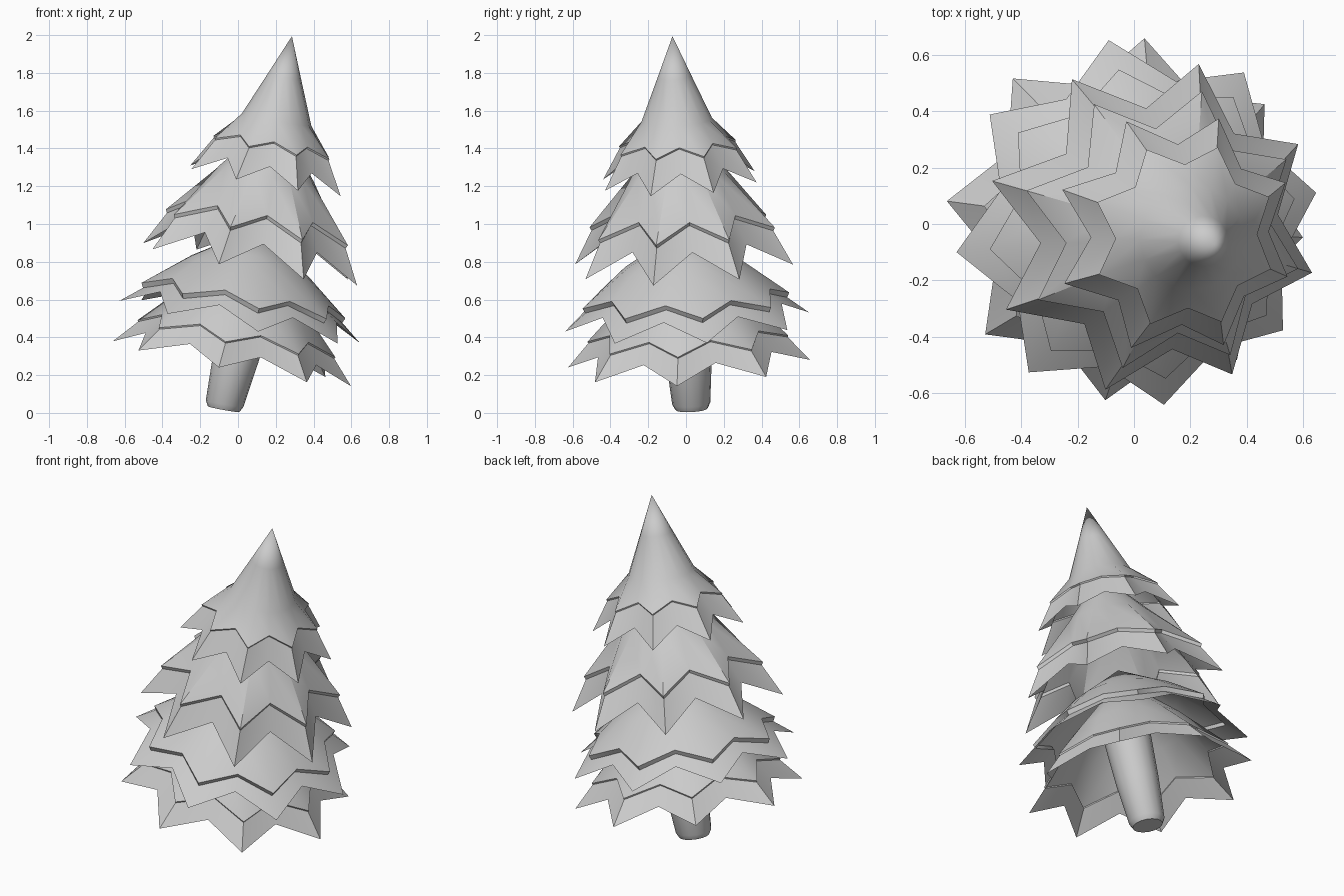
import bpy, bmesh, math
from mathutils import Vector, Matrix

cube = bpy.data.objects.get("Cube")
if cube:
    bpy.data.objects.remove(cube, do_unlink=True)

# One plain grey for the whole tree
grey = bpy.data.materials.new("plain_grey")
grey.use_nodes = True
colour = (0.6, 0.6, 0.6, 1)
grey.diffuse_color = colour
grey.node_tree.nodes["Principled BSDF"].inputs["Base Color"].default_value = colour

# The straight tree is tilted as a whole about the foot of its trunk
AXIS = Vector((0.18, -0.05, 0.982))
LEAN = (Matrix.Translation((-0.08, 0.03, 0)) @
        Vector((0, 0, 1)).rotation_difference(AXIS).to_matrix().to_4x4())


def ring(bm, sides, tip, valley, turn=0.0, shift=0.0):
    """Ring of points alternating between two (radius, height) pairs."""
    verts = []
    for i in range(sides):
        r, h = valley if i % 2 else tip
        a = turn + math.tau * i / sides
        verts.append(bm.verts.new((shift + r * math.cos(a), r * math.sin(a), h)))
    return verts


def bridge(bm, upper, lower):
    n = len(upper)
    for i in range(n):
        j = (i + 1) % n
        bm.faces.new((upper[i], lower[i], lower[j], upper[j]))


def finish(bm, name, angle):
    bm.transform(LEAN)
    mesh = bpy.data.meshes.new(name)
    bm.to_mesh(mesh)
    bm.free()
    mesh.materials.append(grey)
    obj = bpy.data.objects.new(name, mesh)
    bpy.context.collection.objects.link(obj)
    bpy.ops.object.select_all(action='DESELECT')
    obj.select_set(True)
    bpy.context.view_layer.objects.active = obj
    bpy.ops.object.shade_smooth_by_angle(angle=math.radians(angle))


def tier(name, turn, apex, crown, inner_tip, inner_valley, outer_tip, outer_valley, step):
    """Cone with a zigzag ledge and a zigzag skirt below it."""
    bm = bmesh.new()
    turn = math.radians(turn)
    top = bm.verts.new((0, 0, apex))
    rings = [ring(bm, 16, c, c, turn) for c in crown]
    for i in range(16):
        bm.faces.new((top, rings[0][i], rings[0][(i + 1) % 16]))
    rings.append(ring(bm, 16, inner_tip, inner_valley, turn))
    # small ledge tucked in under the inner zigzag
    tuck = [(r - step * 0.5, h - step) for r, h in (inner_tip, inner_valley)]
    rings.append(ring(bm, 16, *tuck, turn))
    rings.append(ring(bm, 16, outer_tip, outer_valley, turn))
    for a, b in zip(rings, rings[1:]):
        bridge(bm, a, b)
    finish(bm, name, 40)


# Foliage, from the lowest tier to the top
tier("foliage_bottom", 39, 0.88, [(0.18, 0.76), (0.33, 0.61)],
     (0.535, 0.40), (0.43, 0.46), (0.645, 0.265), (0.50, 0.35), 0.008)
tier("foliage_lower", 9, 1.0, [(0.21, 0.86), (0.32, 0.79)],
     (0.555, 0.605), (0.46, 0.665), (0.655, 0.49), (0.52, 0.585), 0.025)
tier("foliage_upper", 29, 1.6, [(0.15, 1.42), (0.255, 1.29)],
     (0.51, 1.0), (0.365, 1.09), (0.60, 0.80), (0.43, 0.94), 0.018)
tier("foliage_top", 24, 2.03, [(0.09, 1.812), (0.187, 1.58)],
     (0.335, 1.43), (0.255, 1.475), (0.435, 1.25), (0.32, 1.345), 0.008)

# Trunk, widening upward, with a rounded bottom rim
bm = bmesh.new()
levels = [(0.135, 0.60, 0.03), (0.122, 0.30, 0.015), (0.101, 0.05, 0), (0.085, 0.02, 0)]
rings = [ring(bm, 16, (r, h), (r, h), 0, s) for r, h, s in levels]
for a, b in zip(rings, rings[1:]):
    bridge(bm, a, b)
bm.faces.new(rings[0])
bm.faces.new(rings[-1][::-1])
finish(bm, "trunk", 50)
